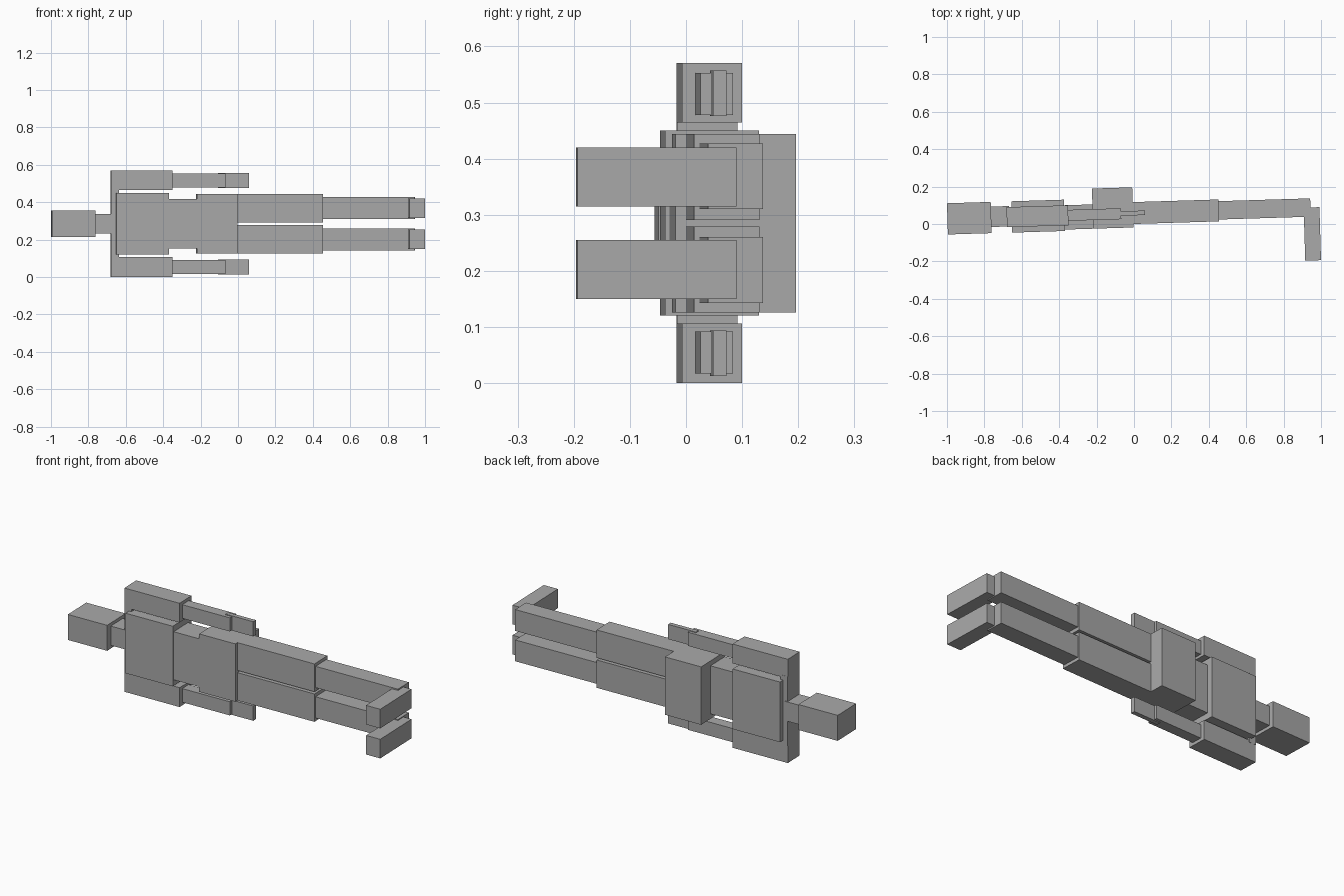
import bpy
from math import radians, sin, cos

cube = bpy.data.objects.get("Cube")
if cube:
    bpy.data.objects.remove(cube, do_unlink=True)

TILT = radians(1.75)   # whole figure is turned slightly about z
MID_Z = 0.285          # mirror plane between the two sides

grey = bpy.data.materials.new("plain grey")
grey.use_nodes = True
COLOUR = (0.4, 0.4, 0.4, 1)
grey.diffuse_color = COLOUR
grey.node_tree.nodes["Principled BSDF"].inputs["Base Color"].default_value = COLOUR


def block(name, x, y, z):
    """Tilted box that fills the given x, y and z extents."""
    s, c = sin(TILT), cos(TILT)
    ex, ey = x[1] - x[0], y[1] - y[0]
    k = c * c - s * s
    size = ((ex * c - ey * s) / k, (ey * c - ex * s) / k, z[1] - z[0])
    centre = [(a + b) / 2 for a, b in (x, y, z)]
    bpy.ops.mesh.primitive_cube_add(size=1, location=centre, rotation=(0, 0, TILT))
    ob = bpy.context.object
    ob.name = name
    ob.scale = size
    bpy.ops.object.transform_apply(location=False, rotation=False, scale=True)
    ob.data.materials.append(grey)


def central(name, x, y, half):
    block(name, x, y, (MID_Z - half, MID_Z + half))


def pair(name, x, y, inner, outer):
    block("upper_" + name, x, y, (MID_Z + inner, MID_Z + outer))
    block("lower_" + name, x, y, (MID_Z - outer, MID_Z - inner))


# Head, trunk and shoulders
central("head", (-1.0, -0.761), (-0.056, 0.118), 0.07)
central("neck", (-0.766, -0.665), (-0.016, 0.096), 0.053)
central("shoulder_bar", (-0.682, -0.637), (-0.017, 0.092), 0.19)
central("chest", (-0.656, -0.37), (-0.046, 0.13), 0.165)
central("waist", (-0.38, -0.21), (-0.03, 0.105), 0.132)
central("pelvis", (-0.225, -0.003), (-0.025, 0.196), 0.159)

# Arms
pair("upper_arm", (-0.682, -0.35), (-0.017, 0.1), 0.179, 0.285)
pair("forearm", (-0.356, -0.068), (0.017, 0.084), 0.193, 0.268)
pair("hand", (-0.107, 0.059), (0.043, 0.072), 0.191, 0.272)

# Legs
pair("thigh", (-0.01, 0.455), (0.0, 0.131), 0.006, 0.159)
pair("shin", (0.45, 0.945), (0.024, 0.137), 0.025, 0.142)
pair("foot", (0.907, 1.0), (-0.196, 0.09), 0.03, 0.135)
